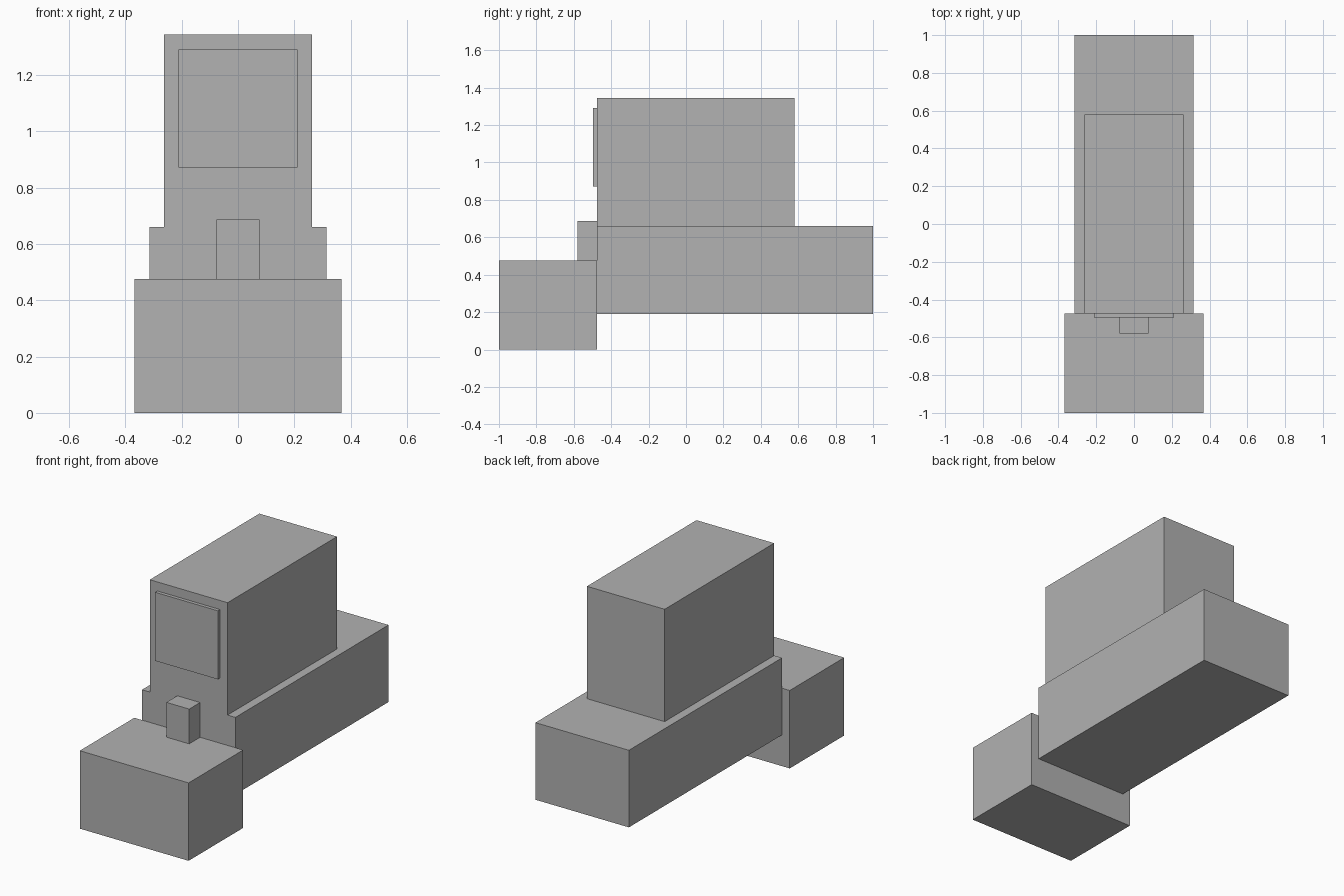
import bpy

if "Cube" in bpy.data.objects:
    bpy.data.objects.remove(bpy.data.objects["Cube"])

grey = bpy.data.materials.new("plain grey")
grey.diffuse_color = (0.445, 0.445, 0.445, 1.0)
grey.use_nodes = True
grey.node_tree.nodes["Principled BSDF"].inputs["Base Color"].default_value = grey.diffuse_color


def box(name, half_width, y0, y1, z0, z1):
    """Box centred on x = 0, given by its half width and its y and z ranges."""
    bpy.ops.mesh.primitive_cube_add(size=1, location=(0, (y0 + y1) / 2, (z0 + z1) / 2))
    ob = bpy.context.object
    ob.name = name
    ob.scale = (2 * half_width, y1 - y0, z1 - z0)
    bpy.ops.object.transform_apply(location=False, rotation=False, scale=True)
    ob.data.materials.append(grey)
    return ob


BACK_OF_FRONT = -0.475  # plane where the front block meets the body

# Low block at the front
box("front_block", 0.367, -1.0, BACK_OF_FRONT, 0.0, 0.475)
# Long raised body behind it
box("long_body", 0.315, BACK_OF_FRONT, 1.0, 0.19, 0.66)
# Tall housing on top of the body
box("upper_housing", 0.262, BACK_OF_FRONT, 0.58, 0.66, 1.345)
# Thin panel on the housing's front
box("front_panel", 0.211, -0.496, BACK_OF_FRONT, 0.872, 1.29)
# Small post standing on the front block
box("small_post", 0.077, -0.58, BACK_OF_FRONT, 0.475, 0.687)
